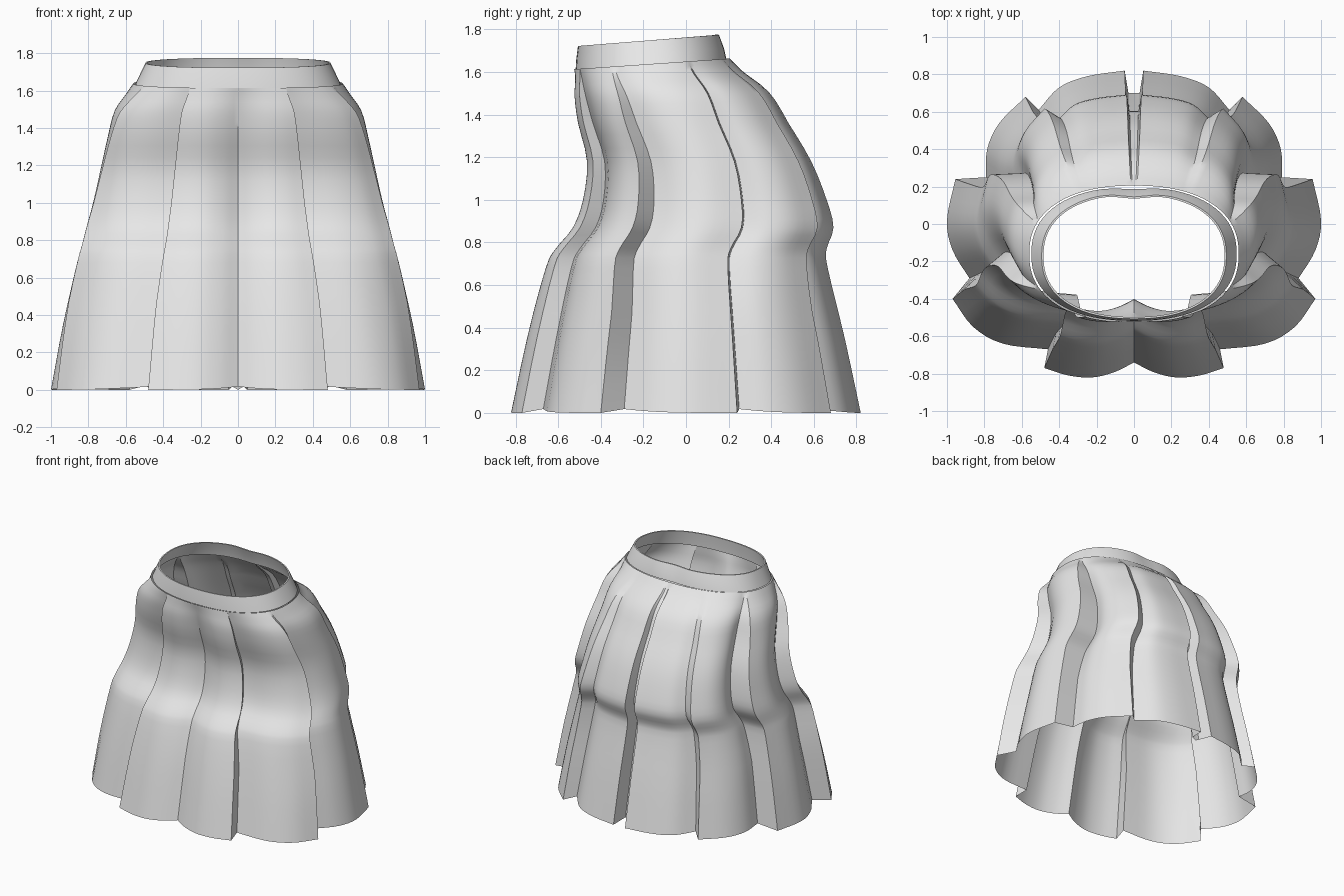
import bpy, bmesh, math
from mathutils import Vector

if "Cube" in bpy.data.objects:
    bpy.data.objects.remove(bpy.data.objects["Cube"])

cloth = bpy.data.materials.new("light grey cloth")
cloth.diffuse_color = (0.8, 0.8, 0.8, 1)
cloth.use_nodes = True
cloth.node_tree.nodes["Principled BSDF"].inputs["Base Color"].default_value = cloth.diffuse_color


def catmull(rows, n):
    """Smooth path through control rows, n steps per span."""
    pts = [Vector(r) for r in rows]
    pts = [2 * pts[0] - pts[1]] + pts + [2 * pts[-1] - pts[-2]]
    out = []
    for i in range(1, len(pts) - 2):
        a, b, c, d = pts[i - 1:i + 3]
        for k in range(n):
            t = k / n
            out.append(0.5 * (2 * b + (c - a) * t + (2 * a - 5 * b + 4 * c - d) * t * t
                              + (3 * b - a - 3 * c + d) * t ** 3))
    return out + [pts[-2]]


def waist_curve(angle):
    """Slightly squared unit oval."""
    c, s = math.cos(math.radians(angle)), math.sin(math.radians(angle))
    p = 2 / 2.3
    return math.copysign(abs(c) ** p, c), math.copysign(abs(s) ** p, s)


def loft(name, rings):
    bm = bmesh.new()
    loops = [[bm.verts.new(p) for p in ring] for ring in rings]
    n = len(loops[0])
    for a, b in zip(loops, loops[1:]):
        for i in range(n):
            j = (i + 1) % n
            bm.faces.new((a[i], a[j], b[j], b[i]))
    bmesh.ops.remove_doubles(bm, verts=bm.verts, dist=1e-5)
    me = bpy.data.meshes.new(name)
    bm.to_mesh(me)
    bm.free()
    ob = bpy.data.objects.new(name, me)
    bpy.context.collection.objects.link(ob)
    me.materials.append(cloth)
    bpy.ops.object.select_all(action='DESELECT')
    ob.select_set(True)
    bpy.context.view_layer.objects.active = ob
    bpy.ops.object.shade_smooth_by_angle(angle=math.radians(32))
    return ob


# Right-hand pleat panels at the hem, front to back: control points, waist angles,
# then the (x, y) drift of the panel's start and end above the knee
panels = [
    ([(0, -.74), (.1, -.79), (.22, -.82), (.35, -.81), (.48, -.77)], -90, -66, (0, .025), (-.015, 0)),
    ([(.46, -.67), (.70, -.64), (.86, -.55), (.97, -.40)], -66, -28, (-.04, 0), (.025, -.03)),
    ([(.88, -.29), (.97, -.14), (1.0, .02), (.955, .24)], -26, 24, (0, -.03), (0, 0)),
    ([(.79, .25), (.785, .40), (.72, .54), (.58, .68)], 25, 62, (-.05, 0), (.01, .03)),
    ([(.51, .61), (.40, .73), (.25, .79), (.05, .82)], 64, 89, (-.015, .03), (0, 0)),
    ([(.03, .70), (0, .70)], 89.5, 90, (0, 0), (0, 0)),
]
half = []                      # x, y, waist angle, hem lift, drift x, drift y
for ctrl, a0, a1, d0, d1 in panels:
    pts = catmull(ctrl, 4 if len(ctrl) > 2 else 1)
    for i, p in enumerate(pts):
        f = i / (len(pts) - 1)
        lift = .018 * (1 - f) ** 3
        dx, dy = (d0[k] * (1 - f) ** 2 + d1[k] * f ** 2 for k in (0, 1))
        half.append((p.x, p.y, a0 + (a1 - a0) * f, lift, dx, dy))
outline = half + [(-x, y, 180 - a, l, -dx, dy) for x, y, a, l, dx, dy in half[-2:0:-1]]

# Height, half width, front y, back y, blend from pleats to waist oval
levels = [
    (0, 1.0, -.82, .82, 0), (.35, .935, -.745, .745, 0), (.68, .86, -.66, .665, 0),
    (.77, .835, -.615, .66, 0), (.87, .81, -.535, .692, .02), (1.0, .775, -.488, .66, .06),
    (1.18, .735, -.47, .588, .15), (1.36, .695, -.513, .48, .28), (1.48, .66, -.53, .39, .48),
    (1.56, .60, -.527, .27, .76), (1.613, .56, -.525, .205, 1),
]


def skirt_ring(level):
    z, hw, fy, by, t = level
    cy, hy = (fy + by) / 2, (by - fy) / 2
    side = min(1, z / .5)
    knee = min(1, max(0, (z - .5) / .35))
    ring = []
    for x, y, a, lift, dx, dy in outline:
        u, v = waist_curve(a)
        # outward drift starts low, folds only deepen above the knee
        grow = side if dx * x > 0 else knee
        px = (x + (u - x) * t) * hw + dx * grow * (1 - t)
        py = cy + (y / .82 + (v - y / .82) * t) * hy + dy * knee * (1 - t)
        tilt = max(0, (z - 1.35) / .263) * .05 * (py - fy) / (by - fy)
        low = lift * max(0, 1 - z / .3)
        ring.append((px, py, z + tilt + low))
    return ring


loft("pleated_skirt", [skirt_ring(tuple(r)) for r in catmull(levels, 3)])


# Waistband: outer wall, rolled top edge and inner lining
def band_ring(hw, fy, by, z0, z1, dip):
    cy, hy = (fy + by) / 2, (by - fy) / 2
    ring = []
    for i in range(72):
        u, v = waist_curve(i * 5)
        y = cy + v * hy
        if v > 0:
            y -= dip * math.exp(-(u / .2) ** 2)
        ring.append((u * hw, y, z0 + (z1 - z0) * (v + 1) / 2))
    return ring


loft("waistband", [
    band_ring(.549, -.518, .198, 1.611, 1.661, .012),
    band_ring(.525, -.515, .188, 1.66, 1.71, .015),
    band_ring(.494, -.507, .165, 1.722, 1.775, .02),
    band_ring(.484, -.497, .155, 1.722, 1.775, .02),
    band_ring(.515, -.505, .178, 1.66, 1.71, .015),
    band_ring(.538, -.508, .188, 1.612, 1.662, .012),
])
